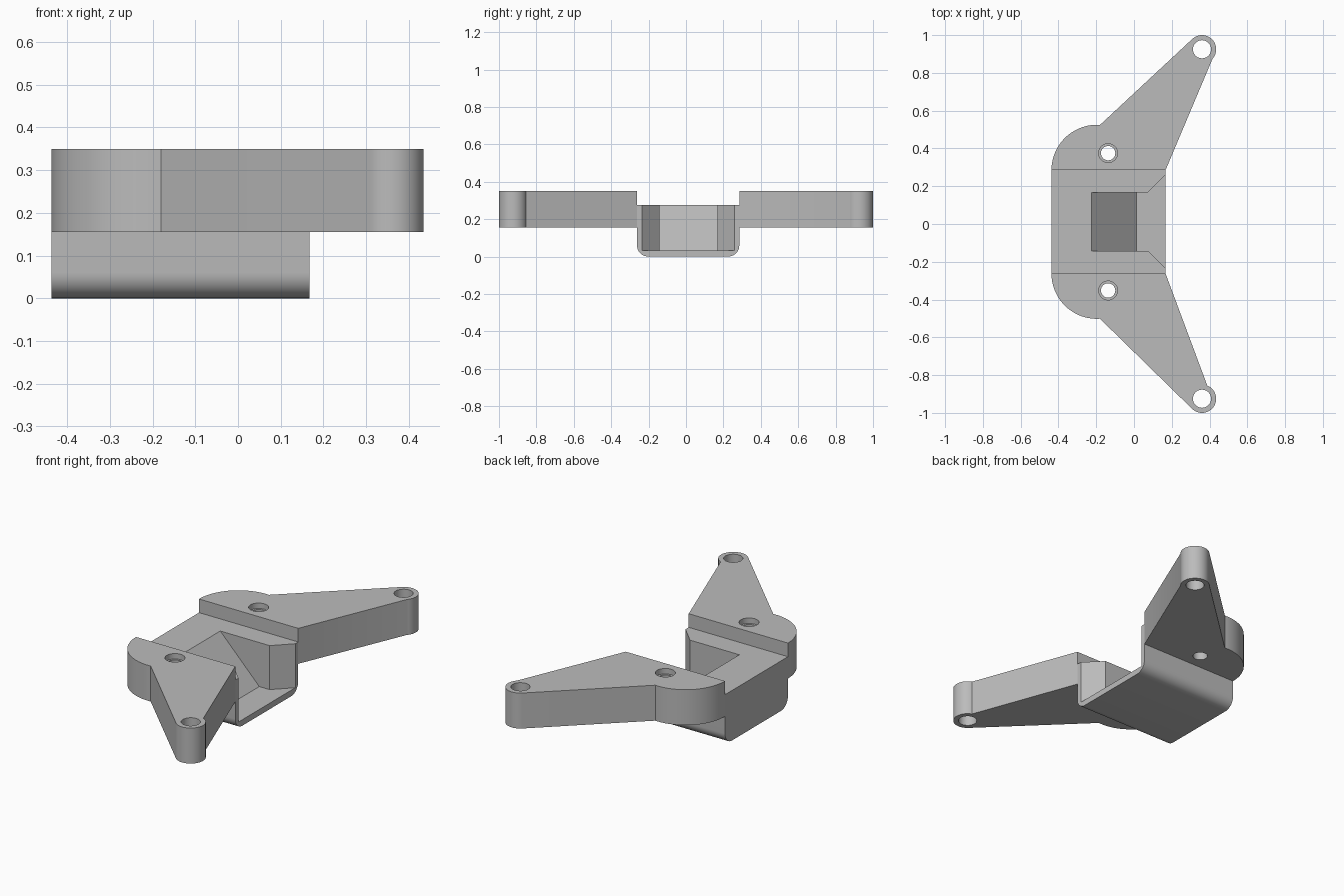
import bpy
import bmesh
from math import cos, sin, radians

cube = bpy.data.objects.get("Cube")
if cube:
    bpy.data.objects.remove(cube, do_unlink=True)

grey = bpy.data.materials.new("matte grey")
grey.use_nodes = True
grey.diffuse_color = (0.5, 0.5, 0.5, 1)
grey.node_tree.nodes["Principled BSDF"].inputs["Base Color"].default_value = (0.5, 0.5, 0.5, 1)


def arc(cx, cy, r, start, end, steps):
    angles = [radians(start + (end - start) * i / steps) for i in range(steps + 1)]
    return [(cx + r * cos(a), cy + r * sin(a)) for a in angles]


def prism(name, outline, low, high, axis="z"):
    """Extrude a 2D outline along z (outline in x, y) or x (outline in y, z)."""
    bm = bmesh.new()
    place = (lambda p: (p[0], p[1], low)) if axis == "z" else (lambda p: (low, p[0], p[1]))
    face = bm.faces.new([bm.verts.new(place(p)) for p in outline])
    grown = bmesh.ops.extrude_face_region(bm, geom=[face])
    moved = [v for v in grown["geom"] if isinstance(v, bmesh.types.BMVert)]
    step = (0, 0, high - low) if axis == "z" else (high - low, 0, 0)
    bmesh.ops.translate(bm, verts=moved, vec=step)
    bmesh.ops.recalc_face_normals(bm, faces=bm.faces)
    mesh = bpy.data.meshes.new(name)
    bm.to_mesh(mesh)
    bm.free()
    mesh.materials.append(grey)
    obj = bpy.data.objects.new(name, mesh)
    bpy.context.collection.objects.link(obj)
    return obj


def activate(obj):
    bpy.ops.object.select_all(action="DESELECT")
    obj.select_set(True)
    bpy.context.view_layer.objects.active = obj


def cut(obj, cutter):
    cutter.hide_render = True
    activate(obj)
    mod = obj.modifiers.new("cut", "BOOLEAN")
    mod.operation = "DIFFERENCE"
    mod.solver = "EXACT"
    mod.object = cutter
    bpy.ops.object.modifier_apply(modifier=mod.name)
    bpy.data.objects.remove(cutter, do_unlink=True)


def drill(obj, x, y, r, low, high):
    cut(obj, prism("hole_cutter", arc(x, y, r, 0, 350, 35), low, high))


def smooth(obj):
    activate(obj)
    bpy.ops.object.shade_smooth_by_angle(angle=radians(25))


BACK, FRONT, RIGHT, LEFT = 0.285, -0.262, -0.437, 0.167
ARM_LOW, ARM_TOP, BODY_TOP = 0.155, 0.35, 0.275

# Central block with rounded lower edges
R = 0.06
section = [(FRONT, BODY_TOP)]
section += arc(FRONT + R, R, R, 180, 270, 10)
section += arc(BACK - R, R, R, 270, 360, 10)
section += [(BACK, BODY_TOP)]
body = prism("central_block", section, RIGHT, LEFT, axis="x")

# Flared pocket with a sloping back wall
pocket = prism("pocket_cutter", [
    (-0.25, -0.142), (0.075, -0.142), (0.2, -0.267),
    (0.2, 0.293), (0.075, 0.168), (-0.25, 0.168)], 0.033, 0.3)
for v in pocket.data.vertices:
    if v.co.x < -0.2 and v.co.z < 0.1:
        v.co.x = 0.012
cut(body, pocket)
smooth(body)

# Two arms, each with a rounded pad, a round tip and two holes
TIP_X, TIP_Y, TIP_R = 0.36, 0.925, 0.075
for name, side, base, inner_angle in (
        ("back_arm", 1, BACK, -42), ("front_arm", -1, -FRONT, -68)):
    outline = [(LEFT, base)]
    outline += [(RIGHT, base)]
    outline += arc(-0.197, base, 0.24, 180, 86, 24)[1:]
    outline += arc(TIP_X, TIP_Y, TIP_R, 135, inner_angle, 32)
    arm = prism(name, [(x, side * y) for x, y in outline], ARM_LOW, ARM_TOP)
    drill(arm, TIP_X, side * TIP_Y, 0.048, 0.1, 0.4)
    screw_y = side * (base + 0.09)
    drill(arm, -0.137, screw_y, 0.038, 0.1, 0.4)
    drill(arm, -0.137, screw_y, 0.05, ARM_TOP - 0.03, 0.4)
    smooth(arm)
